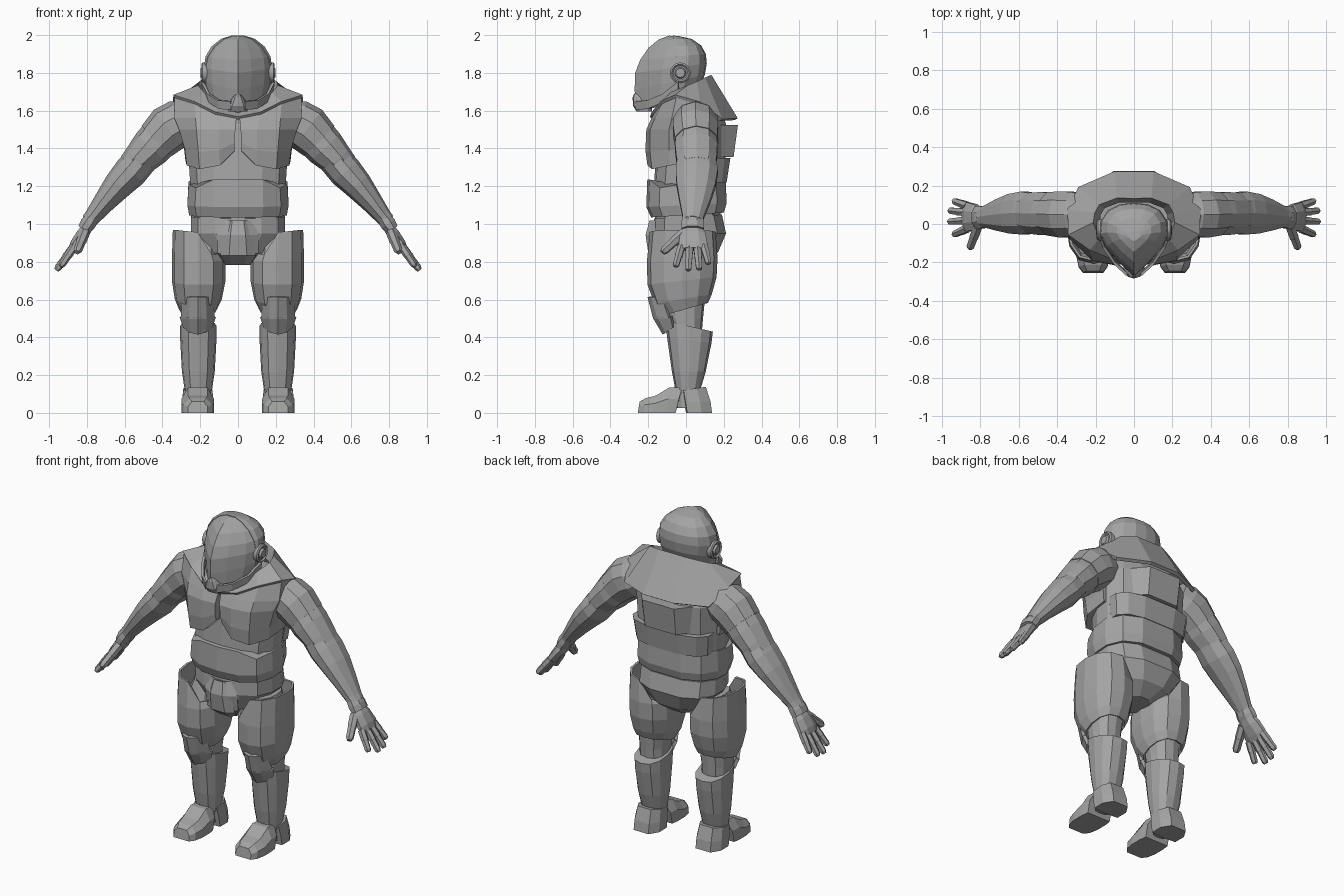
import bpy, bmesh, math
from mathutils import Vector

grey = bpy.data.materials.new("armour_grey")
grey.diffuse_color = (0.37, 0.37, 0.37, 1)

# half outlines, front to back: (fraction of half width, fraction of depth)
BODY = [(0, 0), (.5, .03), (.85, .16), (1, .4), (1, .65), (.82, .88), (.42, 1), (0, 1)]
HEAD = [(0, 0), (.4, .17), (.8, .38), (1, .56), (.97, .74), (.75, .9), (.4, .98), (0, 1)]
LIMB = [(0, 0), (.55, .05), (.9, .24), (1, .5), (.9, .76), (.55, .95), (0, 1)]
HEEL = [(0, 0), (1, .05), (1, .6), (.6, 1), (0, 1)]


def plan(tmpl, w, yf, yb, zf, zb=None, cx=0):
    """Closed horizontal ring; height runs from zf (front) to zb (back)."""
    zb = zf if zb is None else zb
    full = tmpl + [(-x, t) for x, t in tmpl[-2:0:-1]]
    return [(cx + x * w, yf + (yb - yf) * t, zf + (zb - zf) * t) for x, t in full]


def skin(name, rows, closed=True, caps=True, mirror=False, solid=0, cut_y=None):
    """Skin rows of points into one object."""
    bm = bmesh.new()
    vs = [[bm.verts.new(p) for p in r] for r in rows]
    n = len(rows[0])
    for a, b in zip(vs, vs[1:]):
        for i in range(n if closed else n - 1):
            j = (i + 1) % n
            bm.faces.new((a[i], a[j], b[j], b[i]))
    if closed and caps:
        bm.faces.new(vs[0])
        bm.faces.new(vs[-1])
    if cut_y is not None:
        bmesh.ops.bisect_plane(bm, geom=bm.verts[:] + bm.edges[:] + bm.faces[:],
                               plane_co=(0, cut_y, 0), plane_no=(0, 1, 0), clear_inner=True)
        bmesh.ops.holes_fill(bm, edges=[e for e in bm.edges if e.is_boundary])
    bmesh.ops.recalc_face_normals(bm, faces=bm.faces[:])
    me = bpy.data.meshes.new(name)
    bm.to_mesh(me)
    bm.free()
    me.materials.append(grey)
    ob = bpy.data.objects.new(name, me)
    bpy.context.collection.objects.link(ob)
    if mirror:
        ob.modifiers.new("mirror", 'MIRROR').merge_threshold = .002
    if solid:
        m = ob.modifiers.new("thickness", 'SOLIDIFY')
        m.thickness, m.offset = solid, 0
    return ob


def tube(name, pts, n=10):
    """Limb along a path of (x, y, z, radius along y, radius across)."""
    rows = []
    for i, (x, y, z, ry, rn) in enumerate(pts):
        a, b = pts[max(i - 1, 0)], pts[min(i + 1, len(pts) - 1)]
        t = (Vector(b[:3]) - Vector(a[:3])).normalized()
        u = Vector((0, 1, 0)) - t * t.y
        u.normalize()
        v = t.cross(u)
        ang = [math.tau * (k + .5) / n for k in range(n)]
        rows.append([Vector((x, y, z)) + u * ry * math.cos(q) + v * rn * math.sin(q) for q in ang])
    return skin(name, rows, mirror=True)


# Head: pointed visor, larger rear shell, jaw guard, breather, ear discs, neck
def head(k):
    spec = [(.11, -.25, .0, 1.60, 1.64), (.155, -.27, .06, 1.635, 1.70), (.175, -.275, .10, 1.71, 1.79),
            (.18, -.272, .11, 1.80, 1.85), (.172, -.245, .105, 1.87, 1.90), (.14, -.20, .08, 1.935, 1.945),
            (.09, -.145, .03, 1.98, 1.98), (.035, -.09, -.04, 2.0, 1.995)]
    c = Vector((0, -.08, 1.8))
    return [[c + (Vector(p) - c) * k for p in plan(HEAD, *s)] for s in spec]


skin("helmet_visor", head(.985))
skin("helmet_rear_shell", head(1.0), cut_y=-.07)
jaw = [(.182, -.04, 1.71), (.15, -.12, 1.645), (.097, -.2, 1.61), (.035, -.258, 1.605)]
skin("jaw_guard", [jaw, [(x * 1.04, y * 1.02, z + .045) for x, y, z in jaw]],
     closed=False, mirror=True, solid=.014)
skin("breather", [plan(LIMB, .05, -.262, -.18, 1.595), plan(LIMB, .055, -.28, -.18, 1.625),
                  plan(LIMB, .03, -.283, -.18, 1.67), plan(LIMB, .012, -.275, -.18, 1.69)])
ear = skin("ear_disc", [[(x, -.03 + r * math.cos(math.tau * k / 16), 1.8 + r * math.sin(math.tau * k / 16))
                         for k in range(16)]
                        for x, r in [(.16, .055), (.187, .055), (.194, .046), (.186, .038), (.186, .03), (.198, .024)]],
           mirror=True)
ear.select_set(True)
bpy.context.view_layer.objects.active = ear
bpy.ops.object.shade_smooth_by_angle(angle=math.radians(30))
skin("neck", [plan(LIMB, .13, -.13, .09, 1.5), plan(LIMB, .11, -.12, .07, 1.7)])

# Collar mantle: raised rim round the neck sloping to the shoulders and back
inner = [(0, -.15, 1.58), (.10, -.14, 1.61), (.185, -.075, 1.69), (.215, .01, 1.725), (.205, .06, 1.745),
         (.18, .10, 1.765), (.09, .135, 1.78), (0, .135, 1.78)]
edge = [(0, -.185, 1.56), (.12, -.175, 1.585), (.23, -.13, 1.64), (.338, -.055, 1.675),
        (.34, .07, 1.64), (.285, .185, 1.55), (.1, .265, 1.555), (0, .265, 1.555)]
skin("collar_rim", [[(x * .88, y * .9, z - .07) for x, y, z in inner], inner, edge],
     closed=False, mirror=True, solid=.02)

# Torso core, chest plates with a central gap, waist plate, back plates
skin("torso_core", [plan(BODY, .245, -.165, .18, 1.02), plan(BODY, .252, -.17, .195, 1.2),
                    plan(BODY, .262, -.16, .21, 1.35), plan(BODY, .27, -.15, .215, 1.52),
                    plan(BODY, .22, -.12, .17, 1.64)])


def pec(pts, zs):
    return [(x, y, z) for (x, y), z in zip(pts, zs)]


P = [(.018, -.2), (.10, -.215), (.21, -.19), (.28, -.09), (.286, .07), (.018, .07)]
skin("chest_plate", [pec([(x * .97, y * .95) for x, y in P], [1.39, 1.31, 1.29, 1.31, 1.33, 1.37]),
                     pec(P, [1.43, 1.39, 1.38, 1.39, 1.4, 1.43]),
                     pec([(.014, -.205), (.10, -.21), (.22, -.19), (.312, -.09), (.312, .06), (.014, .07)], [1.5] * 6),
                     pec([(.01, -.188), (.11, -.185), (.225, -.165), (.336, -.075), (.335, .05), (.01, .07)],
                         [1.545, 1.555, 1.56, 1.56, 1.56, 1.545]),
                     pec([(.006, -.182), (.12, -.172), (.23, -.127), (.336, -.052), (.334, .05), (.006, .06)],
                         [1.56, 1.58, 1.636, 1.67, 1.645, 1.56])], mirror=True)
arch = plan(BODY, .262, -.205, .21, 1.18, 1.25)
arch = [(x, y, 1.235 if abs(x) < .14 and y < 0 else z) for x, y, z in arch]
skin("waist_plate", [plan(BODY, .258, -.185, .20, 1.035, 1.06), plan(BODY, .268, -.21, .215, 1.09, 1.11), arch])
skin("middle_back_plate", [plan(BODY, .245, .0, .215, 1.22), plan(BODY, .26, .0, .235, 1.35)])
skin("upper_back_plate", [plan(HEEL, .175, .05, .252, 1.36, 1.355), plan(HEEL, .182, .05, .275, 1.525)])

# Hips and groin plate
skin("pelvis", [plan(BODY, .25, -.17, .19, 1.03, 1.05), plan(BODY, .25, -.175, .212, .95),
                plan(BODY, .17, -.15, .17, .85), plan(BODY, .08, -.10, .09, .79)])


def groin(rows):
    return [[(f * w, y + .04 * f * f, z) for f in (-1, -.5, .5, 1)] for w, y, z in rows]


skin("groin_plate", groin([(.075, -.18, 1.015), (.105, -.195, .94), (.1, -.18, .85), (.06, -.125, .795)]),
     closed=False, solid=.03)
skin("groin_centre_panel", groin([(.05, -.19, 1.015), (.07, -.21, .94), (.085, -.195, .84), (.06, -.135, .795)]),
     closed=False, solid=.03)

# Legs: thigh core, open thigh shell stepped up on the outside, knee, shin shell, boot
C = .213
skin("thigh_core", [plan(LIMB, .075, -.11, .11, .93, cx=.19), plan(LIMB, .115, -.15, .12, .8, cx=.2),
                    plan(LIMB, .085, -.1, .09, .5, cx=C), plan(LIMB, .08, -.06, .08, .38, cx=C)], mirror=True)
top = [(x, y, .955 + .1 * (x - .2) if x > .2 else .84) for x, y, z in plan(LIMB, .125, -.185, .15, .9, cx=.213)]
skin("thigh_shell", [top, plan(LIMB, .135, -.2, .16, .80, .82, .208),
                     plan(LIMB, .135, -.197, .155, .68, .72, .208),
                     plan(LIMB, .118, -.16, .13, .58, .63, .21),
                     plan(LIMB, .095, -.11, .11, .52, .585, .212)],
     caps=False, mirror=True, solid=.014)
F = (-1, -.5, 0, .5, 1)


def kneerow(w, y, z, d, up=0):
    return [(C + f * w, y + d * f * f, z + up * f * f) for f in F]


skin("knee_upper_plate", [kneerow(.075, -.195, .615, .07), kneerow(.083, -.165, .50, .08)],
     closed=False, mirror=True, solid=.018)
skin("knee_lower_plate", [kneerow(.088, -.168, .51, .09), kneerow(.07, -.115, .42, .05, .035)],
     closed=False, mirror=True, solid=.02)
skin("shin_shell", [plan(LIMB, .096, -.11, .142, .49, .43, C - .003), plan(LIMB, .096, -.1, .135, .40, .37, C - .003),
                    plan(LIMB, .087, -.075, .105, .22, .22, C - .003), plan(LIMB, .07, -.05, .075, .09, .12, C - .003)],
     mirror=True)
skin("ankle", [plan(LIMB, .058, -.05, .06, .025, cx=C), plan(LIMB, .06, -.06, .06, .14, cx=C)], mirror=True)
skin("boot_toe", [[(C - w, y, 0), (C - w, y + s * .5, h * .55), (C - .6 * w, y + s, h), (C + .6 * w, y + s, h),
                   (C + w, y + s * .5, h * .55), (C + w, y, 0)]
                  for y, w, h, s in [(-.255, .052, .06, .01), (-.225, .075, .078, .012), (-.17, .086, .092, .012),
                                     (-.10, .086, .135, .012), (-.055, .08, .135, .035)]],
     mirror=True)
skin("boot_heel", [plan(HEEL, .085, .0, .138, 0, cx=C), plan(HEEL, .084, -.01, .13, .06, cx=C),
                   plan(HEEL, .076, -.02, .105, .12, .138, C)], mirror=True)

# Arms: shoulder, upper arm, forearm, cuff
tube("shoulder", [(.25, .05, 1.56, .10, .10), (.31, .05, 1.535, .122, .125), (.365, .05, 1.505, .126, .128),
                  (.43, .053, 1.44, .118, .113)])
tube("upper_arm", [(.40, .053, 1.47, .11, .112), (.46, .054, 1.405, .118, .108),
                   (.525, .056, 1.338, .112, .09), (.56, .056, 1.3, .1, .082)])
tube("forearm", [(.51, .056, 1.345, .108, .088), (.57, .057, 1.275, .117, .09), (.635, .053, 1.205, .108, .078),
                 (.705, .046, 1.12, .085, .06), (.768, .038, 1.04, .06, .045), (.79, .036, 1.015, .055, .042)])
tube("wrist_cuff", [(.765, .038, 1.045, .055, .04), (.795, .035, 1.0, .064, .045), (.815, .035, .97, .064, .038)], 8)

# Hands
tube("palm", [(.79, .035, .99, .05, .03), (.825, .036, .945, .072, .034), (.862, .037, .895, .082, .029),
              (.88, .037, .866, .075, .02)], 8)
fingers = [((.868, -.025, .88), (.938, -.055, .775)), ((.873, .018, .875), (.962, .012, .755)),
           ((.873, .06, .875), (.96, .07, .76)), ((.866, .095, .885), (.938, .12, .79)),
           ((.81, -.01, .955), (.853, -.125, .85))]
for i, (a, b) in enumerate(fingers):
    a, b = Vector(a), Vector(b)
    r = .027 if i == 4 else .022
    path = [(*a.lerp(b, f), r * k, r * k) for f, k in [(0, 1), (.45, 1), (.5, .9), (.9, .85), (1, .55)]]
    tube("thumb" if i == 4 else "finger_%d" % (i + 1), path, 6)
